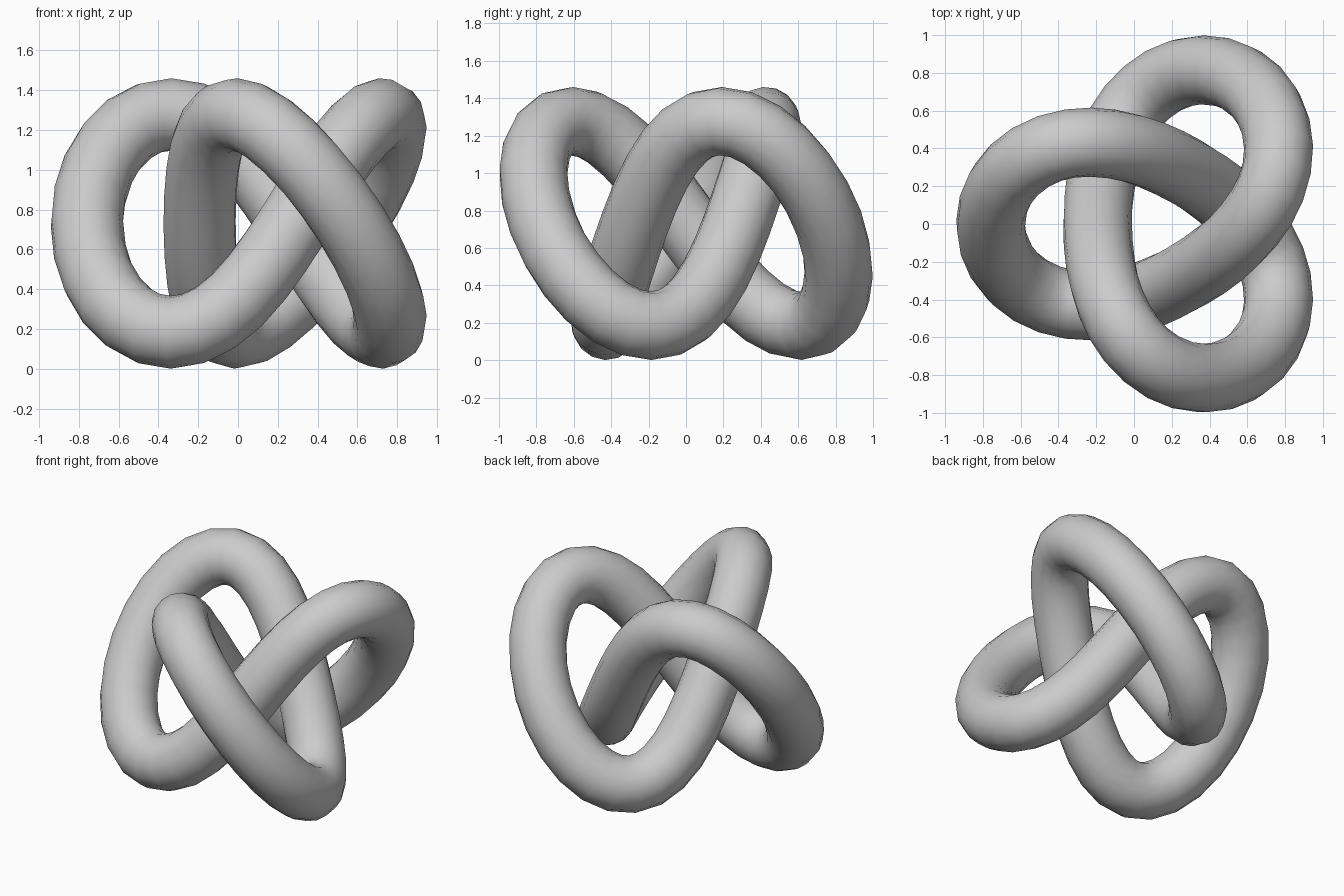
import bpy
from math import sin, cos, pi

if "Cube" in bpy.data.objects:
    bpy.data.objects.remove(bpy.data.objects["Cube"])

SEGMENTS = 72
TUBE = 0.183          # tube radius
CX, CZ = 0.124, 0.731  # centre of the threefold knot
A, B, D = 0.60, 0.235, 0.048  # harmonics of the plan curve
HEIGHT = 0.547        # vertical swing of the centreline


def knot_point(t):
    x = A * cos(2 * t) + B * cos(t) + D * cos(5 * t)
    y = A * sin(2 * t) - B * sin(t) + D * sin(5 * t)
    return (CX - x, -y, CZ - HEIGHT * sin(3 * t), 1)


# closed centreline with a round bevel
curve = bpy.data.curves.new("trefoil_knot", 'CURVE')
curve.dimensions = '3D'
curve.bevel_depth = TUBE
curve.bevel_resolution = 6
spline = curve.splines.new('POLY')
spline.points.add(SEGMENTS - 1)
for i, p in enumerate(spline.points):
    p.co = knot_point(2 * pi * i / SEGMENTS)
spline.use_cyclic_u = True

knot = bpy.data.objects.new("trefoil_knot", curve)
bpy.context.collection.objects.link(knot)
bpy.context.view_layer.objects.active = knot
knot.select_set(True)

# turn into a smooth mesh
bpy.ops.object.convert(target='MESH')
bpy.ops.object.shade_smooth()
